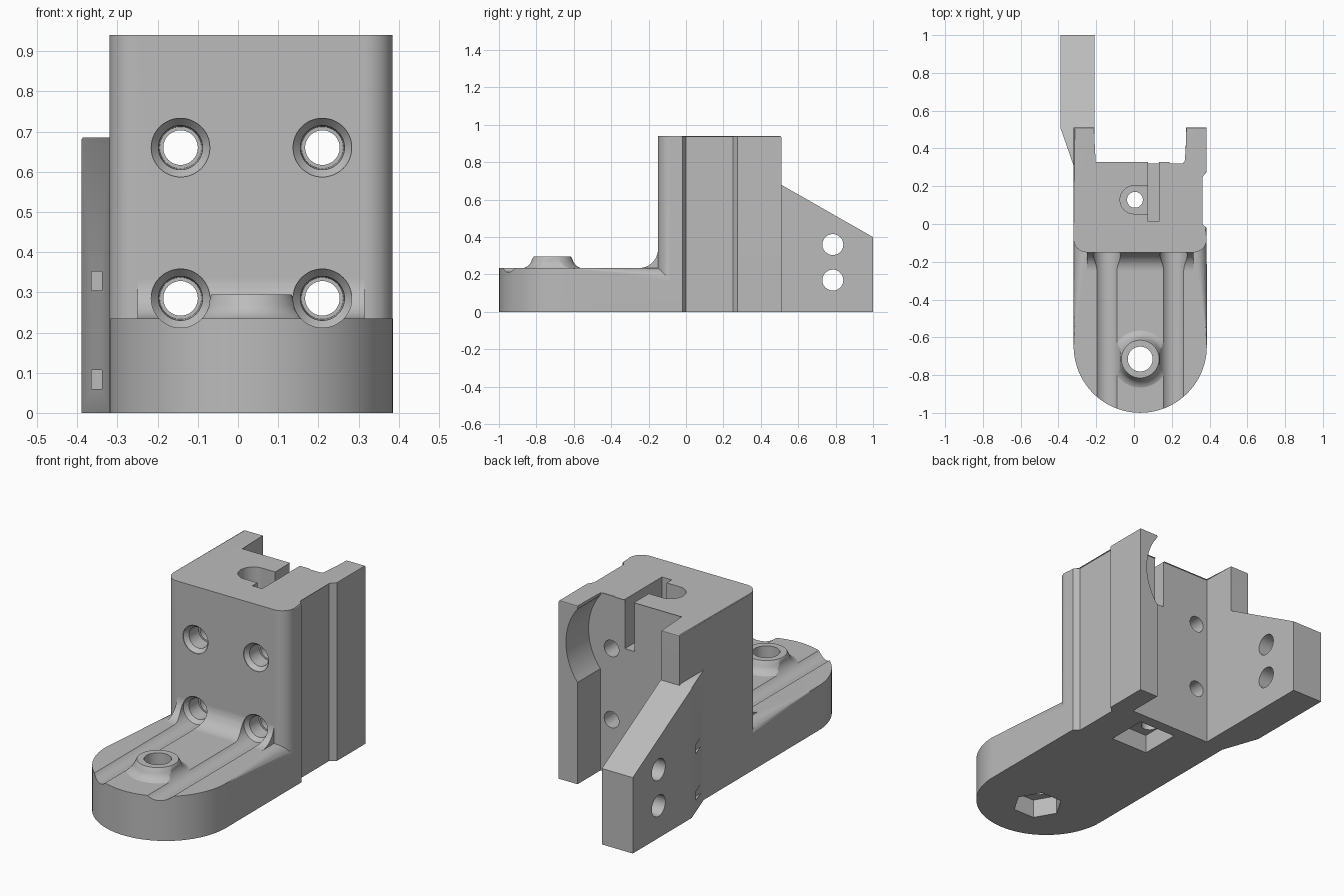
import bpy, bmesh, math

cube = bpy.data.objects.get("Cube")
if cube:
    bpy.data.objects.remove(cube, do_unlink=True)

grey = bpy.data.materials.new("plain grey")
grey.use_nodes = True
grey.diffuse_color = (0.5, 0.5, 0.5, 1)
grey.node_tree.nodes["Principled BSDF"].inputs["Base Color"].default_value = (0.5, 0.5, 0.5, 1)

MID = 0.033          # centre line of the bracket body
SCREW_X = (-0.143, 0.21)
LOW, HIGH = 0.285, 0.66


def finish(bm, name):
    bmesh.ops.recalc_face_normals(bm, faces=bm.faces)
    mesh = bpy.data.meshes.new(name)
    bm.to_mesh(mesh)
    bm.free()
    mesh.materials.append(grey)
    obj = bpy.data.objects.new(name, mesh)
    bpy.context.collection.objects.link(obj)
    return obj


def prism(name, outline, lo, hi, axis="z", bevel=0, steps=1, skip_y=9):
    """Extrude a 2D outline along an axis, optionally bevelling its far rim."""
    place = {"x": lambda a, b, t: (t, a, b),
             "y": lambda a, b, t: (a, t, b),
             "z": lambda a, b, t: (a, b, t)}[axis]
    bm = bmesh.new()
    bottom = [bm.verts.new(place(a, b, lo)) for a, b in outline]
    top = [bm.verts.new(place(a, b, hi)) for a, b in outline]
    bm.faces.new(bottom)
    bm.faces.new(top)
    n = len(outline)
    for i in range(n):
        j = (i + 1) % n
        bm.faces.new((bottom[i], bottom[j], top[j], top[i]))
    if bevel:
        rim = [e for e in bm.edges if all(v in top for v in e.verts)
               and not all(v.co.y >= skip_y for v in e.verts)]
        bmesh.ops.bevel(bm, geom=rim, offset=bevel, segments=steps,
                        profile=0.5, affect="EDGES")
    return finish(bm, name)


def arc(cx, cy, r, start, end, steps=12):
    angles = [math.radians(start + (end - start) * i / steps) for i in range(steps + 1)]
    return [(cx + r * math.cos(a), cy + r * math.sin(a)) for a in angles]


def circle(cx, cy, r, sides=40):
    return arc(cx, cy, r, 0, 360, sides)[:-1]


def rect(a0, a1, b0, b1):
    return [(a0, b0), (a1, b0), (a1, b1), (a0, b1)]


def lathe(name, profile, axis_at, axis="z", sides=48):
    """Spin a closed (radius, height) profile round an axis."""
    u, v = axis_at
    bm = bmesh.new()
    rings = []
    for r, h in profile:
        ring = []
        for a, b in circle(u, v, max(r, 0.0001), sides):
            ring.append(bm.verts.new((a, b, h) if axis == "z" else (a, h, b)))
        rings.append(ring)
    for low, high in zip(rings, rings[1:]):
        for i in range(sides):
            j = (i + 1) % sides
            bm.faces.new((low[i], low[j], high[j], high[i]))
    bm.faces.new(rings[0])
    bm.faces.new(rings[-1])
    return finish(bm, name)


def combine(target, other, operation):
    mod = target.modifiers.new(operation.lower(), "BOOLEAN")
    mod.operation = operation
    mod.solver = "EXACT"
    mod.object = other
    bpy.context.view_layer.objects.active = target
    bpy.ops.object.modifier_apply(modifier=mod.name)
    bpy.data.objects.remove(other, do_unlink=True)


def cut(target, other):
    combine(target, other, "DIFFERENCE")


# Upright block with two rear arms and a shallow groove on one side
outline = (arc(-0.25, -0.08, 0.07, 180, 270) + arc(0.315, -0.08, 0.07, 270, 360)
           + [(0.385, -0.02), (0.355, 0), (0.355, 0.25), (0.385, 0.275), (0.385, 0.51),
              (0.275, 0.51), (0.275, 0.32), (-0.21, 0.32), (-0.21, 0.51), (-0.32, 0.51)])
body = prism("mounting_bracket", outline, 0, 0.94, bevel=0.007, steps=2)

# Rounded foot
foot = prism("foot", arc(MID, -0.647, 0.3525, 180, 360, 48) + [(0.385, -0.03), (-0.32, -0.03)],
             0, 0.235, bevel=0.08, steps=8, skip_y=-0.04)
combine(body, foot, "UNION")

# Fillet where the foot meets the block
fillet = prism("foot_fillet", [(-0.1, 0.2), (-0.1, 0.335)] + arc(-0.25, 0.335, 0.1, 0, -90)
               + [(-0.25, 0.2)], -0.25, 0.315, axis="x")
combine(body, fillet, "UNION")

# Flared boss on the foot
flare = [(0, 0.12), (0.17, 0.12), (0.17, 0.232)] + arc(0.17, 0.295, 0.063, 270, 195, 8) + [(0.1, 0.295), (0, 0.295)]
combine(body, lathe("boss", flare, (MID, -0.715)), "UNION")

# Side fin with sloping top, hinge holes and tie slots
fin = prism("side_fin", [(-0.30, 0.29), (-0.32, 0.31), (-0.39, 0.51), (-0.39, 1),
                         (-0.21, 1), (-0.21, 0.4), (-0.30, 0.4)], 0, 0.685)
cut(fin, prism("fin_slope", [(0.5, 0.685), (1.1, 0.343), (1.1, 0.9), (0.5, 0.9)], -0.6, 0, axis="x"))
for z in (0.17, 0.36):
    cut(fin, prism("fin_hole", circle(0.785, z, 0.056), -0.6, 0, axis="x"))
combine(body, fin, "UNION")
for z in (0.083, 0.328):
    cut(body, prism("tie_slot", rect(-0.364, -0.339, z - 0.024, z + 0.024), 0.3, 0.5, axis="y"))

# Four stepped screw holes; the lower pair continue as grooves over the foot
for x in SCREW_X:
    for z in (LOW, HIGH):
        front = -1.1 if z == LOW else -0.2
        steps = [(0.073, front), (0.073, -0.146), (0.055, -0.125),
                 (0.052, -0.05), (0.043, -0.05), (0.043, 0.45)]
        cut(body, lathe("screw_hole", steps, (x, z), axis="y"))

# Foot bolt hole with hexagonal nut pocket underneath
cut(body, prism("bolt_hole", circle(MID, -0.715, 0.066), -0.1, 0.4))
cut(body, prism("nut_pocket", circle(MID, -0.715, 0.125, 6), -0.1, 0.1))

# Vertical bore, its keyway to the back, and the square pocket underneath
cut(body, prism("bore_recess", arc(0, 0.128, 0.074, 90, 270, 24) + [(0.09, 0.054), (0.09, 0.202)],
                0.74, 1.1))
cut(body, prism("keyway", rect(0.075, 0.132, 0.012, 0.4), 0.68, 1.1))
cut(body, prism("bore", circle(0.005, 0.128, 0.042), -0.1, 1.1))
cut(body, prism("square_pocket", rect(-0.045, 0.175, 0.04, 0.26), -0.1, 0.1))

# Round clearance inside one rear arm
cut(body, prism("arm_clearance", arc(MID, 0.73, 0.31, -60, 60, 32), 0.321, 0.6, axis="y"))

# Smooth curved faces, crisp edges
bpy.ops.object.select_all(action="DESELECT")
body.select_set(True)
bpy.context.view_layer.objects.active = body
bpy.ops.object.shade_smooth_by_angle(angle=math.radians(32))
weighted = body.modifiers.new("weighted_normals", "WEIGHTED_NORMAL")
weighted.keep_sharp = True
